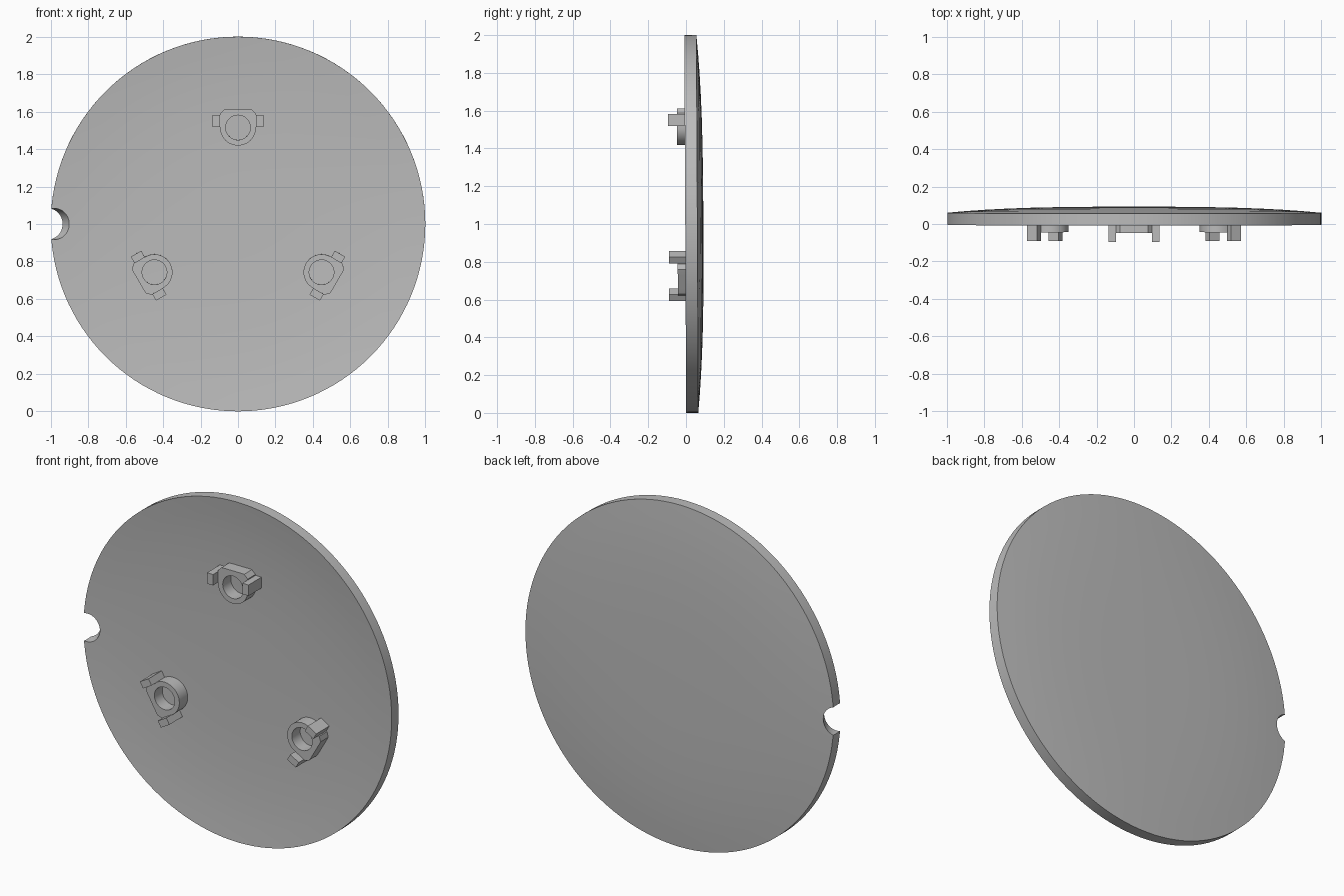
import bpy, bmesh
from math import sin, cos, pi, radians
from mathutils import Matrix

cube = bpy.data.objects.get("Cube")
if cube:
    bpy.data.objects.remove(cube)

grey = bpy.data.materials.new("plain grey")
grey.use_nodes = True
GREY = (0.5, 0.5, 0.5, 1)
grey.diffuse_color = GREY
grey.node_tree.nodes["Principled BSDF"].inputs["Base Color"].default_value = GREY

# Disc leans very slightly forward about its centre
BASE = Matrix.Translation((0, 0, 1)) @ Matrix.Rotation(0.005, 4, 'X')


def finish(name, bm, matrix=BASE):
    bmesh.ops.recalc_face_normals(bm, faces=bm.faces)
    bm.transform(matrix)
    mesh = bpy.data.meshes.new(name)
    bm.to_mesh(mesh)
    bm.free()
    mesh.materials.append(grey)
    obj = bpy.data.objects.new(name, mesh)
    bpy.context.collection.objects.link(obj)
    return obj


def activate(obj):
    bpy.ops.object.select_all(action='DESELECT')
    obj.select_set(True)
    bpy.context.view_layer.objects.active = obj


def smooth(obj):
    activate(obj)
    bpy.ops.object.shade_smooth_by_angle(angle=radians(30))


def bridge(bm, a, b):
    n = len(a)
    for i in range(n):
        j = (i + 1) % n
        bm.faces.new((a[i], a[j], b[j], b[i]))


def ring(bm, radius, y, n, cx=0):
    return [bm.verts.new((cx + radius * cos(2 * pi * i / n), y,
                          radius * sin(2 * pi * i / n))) for i in range(n)]


# Dished disc: hollow front, domed back
N = 128
radii = [0.12, 0.25, 0.4, 0.55, 0.68, 0.8, 0.9, 1.0]
front = [(r, -0.004 + 0.04 * (1 - r ** 3)) for r in radii]
back = [(r, 0.06 + 0.032 * (1 - r ** 3)) for r in reversed(radii)]
bm = bmesh.new()
rings = [ring(bm, r, y, N) for r, y in front + back]
for a, b in zip(rings, rings[1:]):
    bridge(bm, a, b)
bm.faces.new(rings[0])
bm.faces.new(rings[-1])
disc = finish("disc", bm)

# Slanted round notch in the right edge
bm = bmesh.new()
near = ring(bm, 0.083, -0.1, 48, -0.92)
far = ring(bm, 0.083, 0.2, 48, -1.1)
bridge(bm, near, far)
bm.faces.new(near)
bm.faces.new(far)
cutter = finish("notch_cutter", bm)
cutter.hide_render = True
cut = disc.modifiers.new("notch", 'BOOLEAN')
cut.operation = 'DIFFERENCE'
cut.solver = 'EXACT'
cut.object = cutter
activate(disc)
bpy.ops.object.modifier_apply(modifier=cut.name)
bpy.data.objects.remove(cutter)
smooth(disc)


# Boss outline: round inward half, square outward half with cut corners
def boss_radius(a):
    s, c = sin(a), abs(cos(a))
    if s <= 0:
        return 0.096
    return min(0.097 / max(s, c), 0.17 / (s + c))


def boss(name, matrix):
    n = 48
    bm = bmesh.new()
    loops = []
    for y in (-0.045, 0.05):
        outer = []
        for i in range(n):
            a = 2 * pi * i / n
            r = boss_radius(a)
            outer.append(bm.verts.new((r * cos(a), y, r * sin(a))))
        loops.append((outer, ring(bm, 0.066, y, n)))
    (o1, h1), (o2, h2) = loops
    for a, b in ((o1, h1), (o2, h2), (o1, o2), (h1, h2)):
        bridge(bm, a, b)
    smooth(finish(name, bm, matrix))


def lug(name, side, matrix):
    bm = bmesh.new()
    bmesh.ops.create_cube(bm, size=1)
    bm.transform(Matrix.Translation((side * 0.115, -0.021, 0.036))
                 @ Matrix.Diagonal((0.04, 0.142, 0.064, 1)))
    finish(name, bm, matrix)


# Three bosses with a pair of lugs each, evenly spaced
for place, angle in (("top", 0), ("left", 120), ("right", -120)):
    m = BASE @ Matrix.Rotation(radians(angle), 4, 'Y') @ Matrix.Translation((0, 0, 0.515))
    boss(place + "_boss", m)
    for end, side in (("first", 1), ("second", -1)):
        lug(place + "_" + end + "_lug", side, m)
